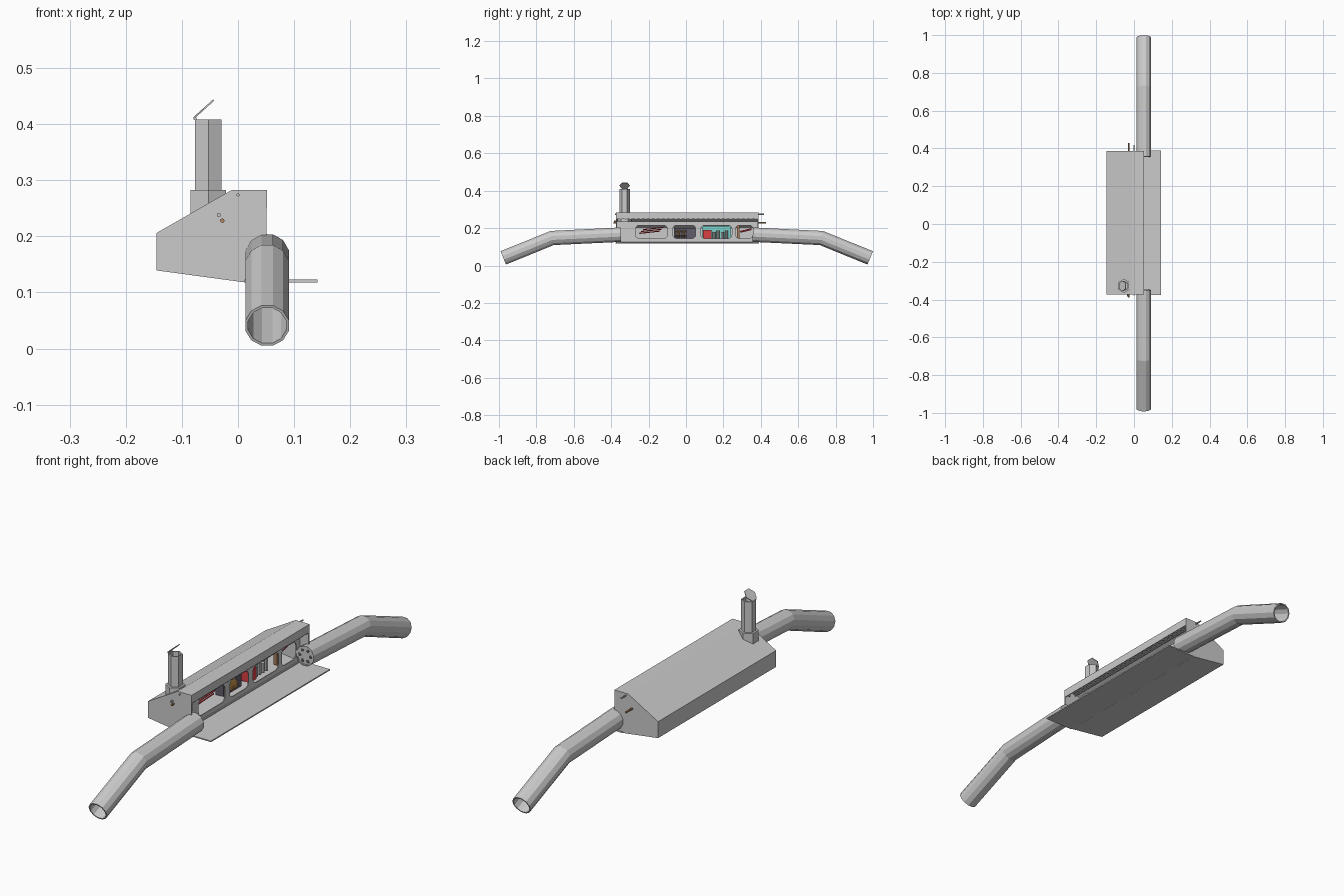
import bpy, bmesh, math
from mathutils import Vector, Matrix

if "Cube" in bpy.data.objects:
    bpy.data.objects.remove(bpy.data.objects["Cube"])

Y0, Y1 = -0.373, 0.387


def make(name, bm, color=None):
    bmesh.ops.recalc_face_normals(bm, faces=bm.faces[:])
    me = bpy.data.meshes.new(name)
    bm.to_mesh(me)
    bm.free()
    ob = bpy.data.objects.new(name, me)
    bpy.context.collection.objects.link(ob)
    if color:
        mat = bpy.data.materials.new(name + "_paint")
        mat.diffuse_color = (*color, 1)
        mat.use_nodes = True
        mat.node_tree.nodes["Principled BSDF"].inputs["Base Color"].default_value = mat.diffuse_color
        me.materials.append(mat)
    return ob


def box(name, lo, hi, color=None):
    bm = bmesh.new()
    size = [b - a for a, b in zip(lo, hi)]
    mid = [(a + b) / 2 for a, b in zip(lo, hi)]
    bmesh.ops.create_cube(bm, size=1, matrix=Matrix.Translation(mid) @ Matrix.Diagonal((*size, 1)))
    return make(name, bm, color)


def rod(name, p, q, r, sides=8, color=None):
    p, q = Vector(p), Vector(q)
    bm = bmesh.new()
    rot = (q - p).to_track_quat('Z', 'Y').to_matrix().to_4x4()
    bmesh.ops.create_cone(bm, cap_ends=True, segments=sides, radius1=r, radius2=r, depth=(q - p).length,
                          matrix=Matrix.Translation((p + q) / 2) @ rot)
    return make(name, bm, color)


def tube(name, path, r_out, r_in, sides, turn=0.0, side=Vector((1, 0, 0))):
    """Hollow tube with mitred bends; path lies in a plane square to `side`."""
    path = [Vector(p) for p in path]
    bm = bmesh.new()
    loops = []
    for i, p in enumerate(path):
        d0 = (p - path[max(i - 1, 0)]).normalized()
        d1 = (path[min(i + 1, len(path) - 1)] - p).normalized()
        d = (d0 + d1).normalized()
        up = d.cross(side)
        for r in (r_out, r_in):
            loops.append([bm.verts.new(p + side * r * math.cos(a) + up * r * math.sin(a))
                          for a in (turn + math.tau * k / sides for k in range(sides))])
    outer, inner = loops[0::2], loops[1::2]
    ring = outer + inner[::-1]
    for a, b in zip(ring, ring[1:] + ring[:1]):
        for k in range(sides):
            n = (k + 1) % sides
            bm.faces.new((a[k], a[n], b[n], b[k]))
    return make(name, bm)


def prism(name, profile, y0, y1):
    bm = bmesh.new()
    a = [bm.verts.new((x, y0, z)) for x, z in profile]
    b = [bm.verts.new((x, y1, z)) for x, z in profile]
    bm.faces.new(a)
    bm.faces.new(b[::-1])
    for k in range(len(a)):
        n = (k + 1) % len(a)
        bm.faces.new((a[k], b[k], b[n], a[n]))
    return make(name, bm)


# Folded sheet housing
shell = [(0.05, 0.25), (0.05, 0.281), (-0.01, 0.281), (-0.143, 0.205), (-0.143, 0.141), (0.012, 0.12)]
bm = bmesh.new()
rows = [[bm.verts.new((x, y, z)) for x, z in shell] for y in (Y0, Y1)]
for k in range(len(shell) - 1):
    bm.faces.new((rows[0][k], rows[1][k], rows[1][k + 1], rows[0][k + 1]))
housing = make("housing_sheet", bm)
sol = housing.modifiers.new("thickness", 'SOLIDIFY')
sol.thickness, sol.offset, sol.use_even_offset = 0.004, 0, True

# End plates
end = [(0.051, 0.283), (-0.01, 0.283), (-0.145, 0.206), (-0.145, 0.14), (0.012, 0.118), (0.051, 0.118)]
prism("front_end_plate", end, Y0, Y0 + 0.005)
prism("back_end_plate", end, Y1 - 0.005, Y1)

# Opened door lying flat, with its hinge
box("open_door", (0.012, Y0 - 0.004, 0.118), (0.142, Y1 + 0.002, 0.123))
rod("door_hinge", (0.014, Y0 + 0.01, 0.125), (0.014, Y1 - 0.01, 0.125), 0.003)

# Bent hollow pipes with perforated inner covers
for s, name in ((-1, "front"), (1, "back")):
    c = 0.004
    path = [(0.052, c + s * 0.353, 0.165), (0.052, c + s * 0.72, 0.147), (0.052, c + s * 0.981, 0.041)]
    tube(name + "_pipe", path, 0.04, 0.035, 12, math.pi / 12)
    y = c + s * 0.356
    rod(name + "_pipe_cover", (0.052, y - 0.002, 0.165), (0.052, y + 0.002, 0.165), 0.039, 12)
    for k in range(6):
        a = math.tau * k / 6
        x, z = 0.052 + 0.024 * math.cos(a), 0.165 + 0.024 * math.sin(a)
        rod(name + "_cover_hole", (x, y - 0.003, z), (x, y + 0.003, z), 0.007, 8, (0.1, 0.1, 0.1))

# Hexagonal chimney, collar and tilted lid
cx, cy = -0.053, -0.328
hexa = math.pi / 6
tube("chimney", [(cx, cy, 0.16), (cx, cy, 0.408)], 0.0277, 0.022, 6, hexa)
tube("chimney_collar", [(cx, cy, 0.236), (cx, cy, 0.283)], 0.037, 0.026, 6, hexa)
bm = bmesh.new()
bmesh.ops.create_cone(bm, cap_ends=True, segments=6, radius1=0.0277, radius2=0.0277, depth=0.003)
lid = make("chimney_lid", bm)
lid.location = (-0.061, cy, 0.427)
lid.rotation_euler = (0, math.radians(-42), 0)
rod("lid_hinge", (-0.077, cy - 0.012, 0.41), (-0.077, cy + 0.012, 0.41), 0.003, 6)

# Inner panel with rounded windows
windows = [(-0.27, -0.1), (-0.07, 0.052), (0.08, 0.245), (0.265, 0.358)]
cu = bpy.data.curves.new("inner_panel", 'CURVE')
cu.dimensions, cu.fill_mode, cu.extrude = '2D', 'BOTH', 0.002


def outline(a, b, lo, hi, r):
    pts = []
    for u, v, q in ((b - r, hi - r, 0), (a + r, hi - r, 1), (a + r, lo + r, 2), (b - r, lo + r, 3)):
        for k in range(5):
            t = (q + k / 4) * math.pi / 2
            pts.append((u + r * math.cos(t), v + r * math.sin(t)))
    sp = cu.splines.new('POLY')
    sp.points.add(len(pts) - 1)
    for p, (u, v) in zip(sp.points, pts):
        p.co = (u, v, 0, 1)
    sp.use_cyclic_u = True


outline(Y0 + 0.005, Y1 - 0.005, 0.121, 0.235, 0.001)
for a, b in windows:
    outline(a, b, 0.145, 0.215, 0.02)
tmp = bpy.data.objects.new("inner_panel_curve", cu)
bpy.context.collection.objects.link(tmp)
bpy.context.view_layer.update()
me = bpy.data.meshes.new_from_object(tmp.evaluated_get(bpy.context.evaluated_depsgraph_get()))
panel = bpy.data.objects.new("inner_panel", me)
bpy.context.collection.objects.link(panel)
panel.location.x = 0.01
panel.rotation_euler = (math.pi / 2, 0, math.pi / 2)
bpy.data.objects.remove(tmp)

# Slats beside the chimney and studs under the top lip
for k in range(8):
    z = 0.148 + k * 0.01
    box("vent_slat", (0.011, -0.35, z), (0.016, -0.315, z + 0.005))
for k in range(28):
    y = Y0 + 0.02 + k * 0.0267
    box("lip_stud", (0.043, y, 0.246), (0.049, y + 0.008, 0.252))

# Long rods sticking out of the ends
rod("upper_rod", (0.0, Y0 - 0.006, 0.274), (0.0, 0.418, 0.274), 0.003)
rod("lower_rod", (-0.028, Y0 - 0.015, 0.228), (-0.028, 0.428, 0.228), 0.004, 8, (0.45, 0.25, 0.12))
rod("front_hook", (-0.034, Y0 - 0.012, 0.238), (-0.034, Y0 + 0.01, 0.238), 0.004, 6)

# Window 1: red cables
red, dark = (0.7, 0.05, 0.06), (0.12, 0.11, 0.15)
for k in range(3):
    z = 0.172 + k * 0.01
    rod("red_cable", (-0.02, -0.25 + k * 0.01, z), (-0.012, -0.14 + k * 0.01, z + 0.012), 0.003, 6, red)
# Window 2: dark case with an orange coil
box("coil_case", (-0.055, -0.065, 0.14), (-0.02, 0.05, 0.2), dark)
for k in range(7):
    y = -0.055 + k * 0.009
    rod("orange_coil_turn", (-0.022, y, 0.17), (-0.022, y + 0.005, 0.17), 0.02, 10, (0.85, 0.45, 0.12))
# Window 3: teal board with red and white blocks
box("teal_board", (-0.06, 0.085, 0.14), (-0.05, 0.24, 0.21), (0.2, 0.65, 0.6))
box("red_block", (-0.048, 0.09, 0.14), (-0.01, 0.135, 0.19), red)
for k in range(4):
    y = 0.15 + k * 0.022
    rod("white_cell", (-0.025, y, 0.14), (-0.025, y, 0.18 + 0.008 * (k % 2)), 0.008, 8, (0.85, 0.88, 0.85))
# Window 4: brown post and red cable
box("brown_post", (-0.03, 0.272, 0.14), (-0.015, 0.285, 0.225), (0.4, 0.2, 0.1))
rod("short_red_cable", (-0.02, 0.29, 0.18), (-0.02, 0.35, 0.195), 0.005, 6, red)
